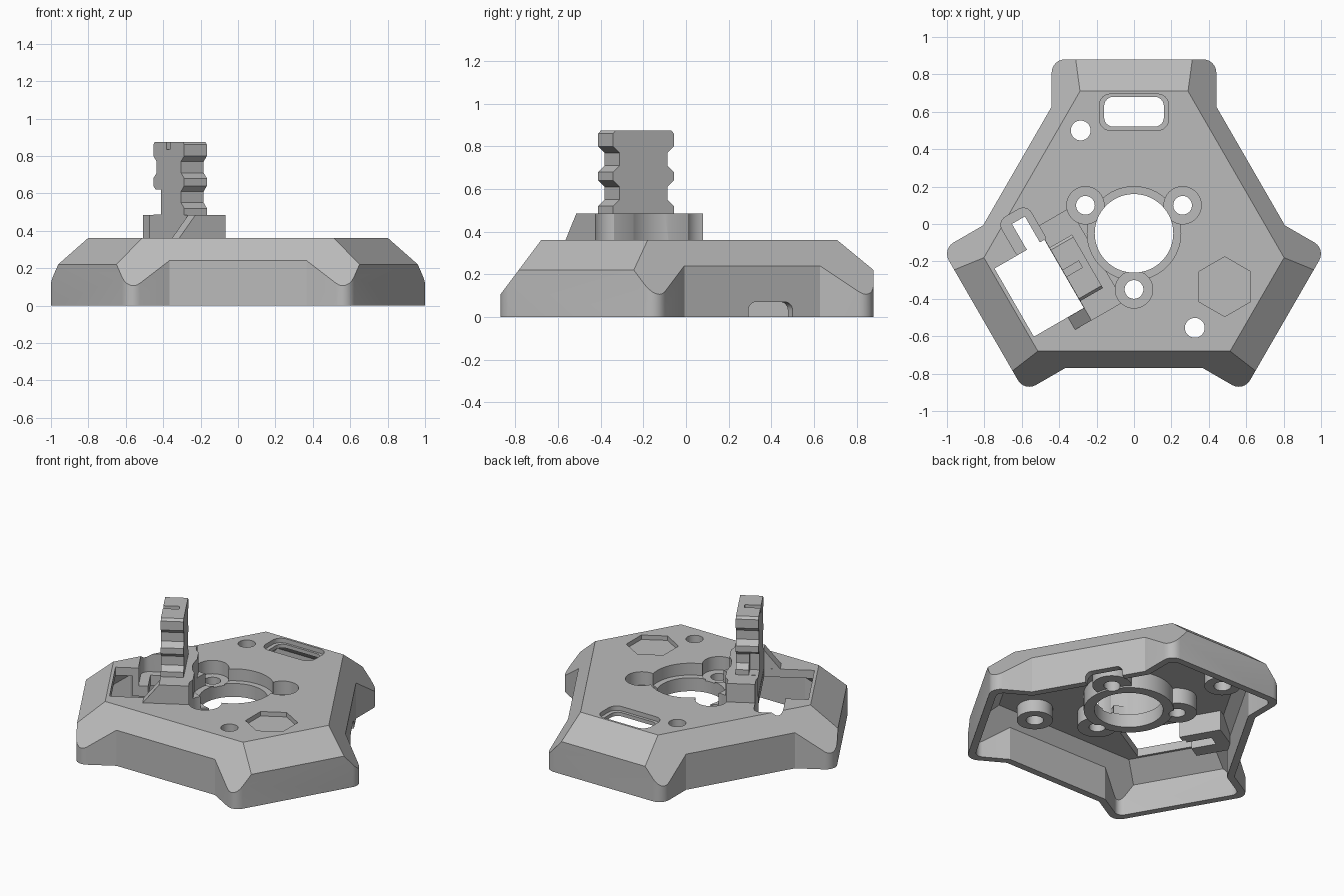
import bpy, bmesh
from math import sin, cos, pi, radians, hypot
from mathutils import Vector, Matrix

cube = bpy.data.objects.get("Cube")
if cube:
    bpy.data.objects.remove(cube, do_unlink=True)

grey = bpy.data.materials.new("plastic_grey")
grey.use_nodes = True
colour = (0.5, 0.5, 0.5, 1)
grey.diffuse_color = colour
grey.node_tree.nodes["Principled BSDF"].inputs["Base Color"].default_value = colour

CY = -0.05          # centre of the three-way symmetry
TOP = 0.36          # height of the deck


# Frames: plain (a, b, height), and ones turned towards the mount arm
def plain(a, b, h):
    return Vector((a, b, h))


ARM = radians(210)


def arm(u, v, h):
    return Vector((u * cos(ARM) - v * sin(ARM), CY + u * sin(ARM) + v * cos(ARM), h))


def arm_vz(v, z, u):
    return arm(u, v, z)


def arm_uz(u, z, v):
    return arm(u, v, z)


def make(name, bm):
    bmesh.ops.recalc_face_normals(bm, faces=bm.faces[:])
    mesh = bpy.data.meshes.new(name)
    bm.to_mesh(mesh)
    bm.free()
    mesh.materials.append(grey)
    obj = bpy.data.objects.new(name, mesh)
    bpy.context.collection.objects.link(obj)
    return obj


def prism_bm(pts, lo, hi, frame=plain):
    bm = bmesh.new()
    a = [bm.verts.new(frame(x, y, lo)) for x, y in pts]
    b = [bm.verts.new(frame(x, y, hi)) for x, y in pts]
    bm.faces.new(a)
    bm.faces.new(b)
    for i in range(len(a)):
        j = (i + 1) % len(a)
        bm.faces.new((a[i], a[j], b[j], b[i]))
    return bm


def prism(name, pts, lo, hi, frame=plain):
    return make(name, prism_bm(pts, lo, hi, frame))


def rect(x0, x1, y0, y1, r=0.0, n=6):
    if not r:
        return [(x0, y0), (x1, y0), (x1, y1), (x0, y1)]
    pts = []
    corners = ((x1 - r, y1 - r), (x0 + r, y1 - r), (x0 + r, y0 + r), (x1 - r, y0 + r))
    for k, (cx, cy) in enumerate(corners):
        for i in range(n + 1):
            t = pi / 2 * (k + i / n)
            pts.append((cx + r * cos(t), cy + r * sin(t)))
    return pts


def circle(x, y, r, n=40, start=0.0):
    return [(x + r * cos(start + 2 * pi * i / n), y + r * sin(start + 2 * pi * i / n))
            for i in range(n)]


def combine(target, tool, operation):
    mod = target.modifiers.new("cut", "BOOLEAN")
    mod.operation = operation
    mod.solver = "EXACT"
    mod.object = tool
    with bpy.context.temp_override(object=target, active_object=target):
        bpy.ops.object.modifier_apply(modifier=mod.name)
    bpy.data.objects.remove(tool, do_unlink=True)


# Three-armed solid with sloping upper faces, shrunk inwards by an offset
def tri_body(name, inset, lo, hi):
    side, reach, wall, r, n = 0.44 - inset, 0.93 - inset, 0.72 - inset, 0.07 - inset / 2, 6
    root = (wall - side * cos(pi / 6)) / sin(pi / 6)
    one = [(side, root)]
    for k, s in enumerate((1, -1)):
        for i in range(n + 1):
            t = pi / 2 * (k + i / n)
            one.append((s * (side - r) + r * cos(t), reach - r + r * sin(t)))
    one.append((-side, root))
    pts = []
    for k in range(3):
        a = k * 2 * pi / 3
        pts += [(x * cos(a) - y * sin(a), CY + x * sin(a) + y * cos(a)) for x, y in one]
    bm = prism_bm(pts, lo, hi)
    for k in range(6):
        a = pi / 2 + k * pi / 3
        start, run, drop = (0.76, 0.17, 0.14) if k % 2 == 0 else (0.63, 0.09, 0.12)
        length = hypot(run, drop)
        no = Vector((cos(a) * drop / length, sin(a) * drop / length, run / length))
        co = Vector((start * cos(a), CY + start * sin(a), TOP)) - no * inset
        cut = bmesh.ops.bisect_plane(bm, geom=bm.verts[:] + bm.edges[:] + bm.faces[:],
                                     plane_co=co, plane_no=no, clear_outer=True)
        edges = [e for e in cut["geom_cut"] if isinstance(e, bmesh.types.BMEdge)]
        bmesh.ops.holes_fill(bm, edges=edges, sides=0)
    return make(name, bm)


screws = [(0.3 * cos(radians(a)), CY + 0.3 * sin(radians(a))) for a in (30, 150, 270)]
mounts = [(-0.285, 0.5), (0.325, -0.555)]

# Hollow shell: the void leaves the bosses, ring and pocket housing standing
housing = tri_body("housing", 0.0, 0.0, TOP)
void = tri_body("void", 0.045, -0.1, 0.305)
combine(void, prism("ring", circle(0, CY, 0.275, 64), 0.19, 0.4), "DIFFERENCE")
for x, y in screws:
    combine(void, prism("boss", circle(x, y, 0.12), 0.2, 0.41), "DIFFERENCE")
for x, y in mounts:
    combine(void, prism("boss", circle(x, y, 0.11), 0.22, 0.41), "DIFFERENCE")
combine(void, prism("pocket_housing", rect(0.385, 0.635, -0.455, -0.19), 0.17, 0.42, arm),
        "DIFFERENCE")
combine(housing, void, "DIFFERENCE")

# Raised block and sloping rib beside the window
combine(housing, prism("block", rect(0.23, 0.43, -0.29, 0.29), 0.32, 0.485, arm), "UNION")
rib = [(0.4, 0.325), (0.4, 0.484), (0.43, 0.484), (0.53, 0.36), (0.53, 0.325)]
combine(housing, prism("rib", rib, 0.212, 0.289, arm_uz), "UNION")

# Openings through the deck
cuts = [
    (circle(0, CY, 0.21, 64), 0, 0.6, plain),
    (circle(0, CY, 0.25, 64), 0.28, 0.6, plain),
    (rect(-0.16, 0.16, 0.52, 0.68, 0.05), 0.1, 0.6, plain),
    (rect(-0.185, 0.185, 0.5, 0.695, 0.06), 0.33, 0.6, plain),
    (circle(0.485, -0.335, 0.16, 6, pi / 6), 0.33, 0.6, plain),
    (rect(0.432, 0.74, -0.21, 0.211), 0.05, 0.6, arm),
    (rect(0.46, 0.54, -0.37, -0.2), 0.05, 0.5, arm),
    (rect(0.42, 0.6, -0.42, -0.18, 0.05), 0.24, 0.55, arm),
]
cuts += [(circle(x, y, 0.1), 0.27, 0.6, plain) for x, y in screws]
cuts += [(circle(x, y, 0.05), 0.1, 0.6, plain) for x, y in screws]
cuts += [(circle(x, y, 0.053), 0.1, 0.6, plain) for x, y in mounts]
for pts, lo, hi, frame in cuts:
    combine(housing, prism("opening", pts, lo, hi, frame), "DIFFERENCE")


# Cable notch in the rear left wall
def wall_frame(t, z, d):
    a = radians(30)
    return Vector((d * cos(a) - t * sin(a), CY + d * sin(a) + t * cos(a), z))


combine(housing, prism("cable_notch", rect(-0.02, 0.22, -0.1, 0.07, 0.04), 0.6, 0.8, wall_frame),
        "DIFFERENCE")

# Ribbed post: stepped ends with two grooves each
ends = [(0.17, 0.45)]
for low in (0.52, 0.68):
    ends += [(0.17, low), (0.135, low + 0.03), (0.135, low + 0.09), (0.17, low + 0.12)]
ends += [(0.17, 0.86), (0.155, 0.875)]
profile = ends + [(-v + 0.01, z) for v, z in reversed(ends)]
post = prism("ribbed_post", profile, 0.29, 0.43, arm_vz)
combine(post, prism("undercut", rect(0.37, 0.5, -0.3, -0.08), 0.486, 0.62, arm), "DIFFERENCE")
combine(post, prism("top_slot", rect(0.33, 0.5, -0.02, 0.02), 0.835, 0.95, arm), "DIFFERENCE")

# Smooth the round walls, keep the edges sharp
bpy.ops.object.select_all(action="DESELECT")
for obj in (housing, post):
    obj.select_set(True)
    bpy.context.view_layer.objects.active = obj
bpy.ops.object.shade_smooth_by_angle(angle=radians(25))
